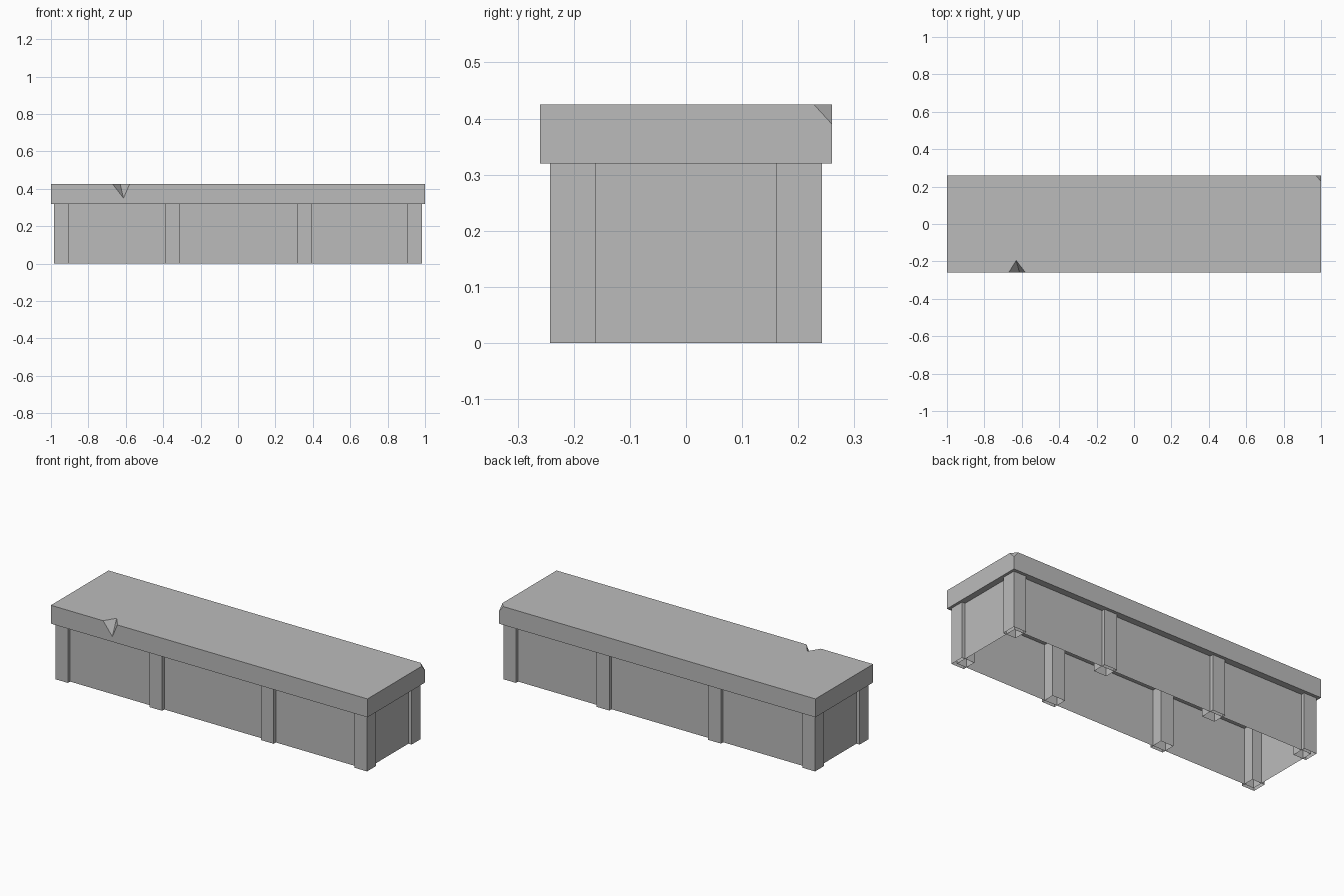
import bpy
import bmesh
from mathutils import Vector

cube = bpy.data.objects.get("Cube")
if cube:
    bpy.data.objects.remove(cube, do_unlink=True)

grey = bpy.data.materials.new("stone_grey")
grey.use_nodes = True
color = (0.5, 0.5, 0.5, 1)
grey.diffuse_color = color
grey.node_tree.nodes["Principled BSDF"].inputs["Base Color"].default_value = color


def finish(name, bm):
    mesh = bpy.data.meshes.new(name)
    bm.to_mesh(mesh)
    bm.free()
    mesh.materials.append(grey)
    obj = bpy.data.objects.new(name, mesh)
    bpy.context.collection.objects.link(obj)
    return obj


def box(low, high, drop=()):
    """Box between two corners; drop lists z directions of faces left open."""
    bm = bmesh.new()
    bmesh.ops.create_cube(bm, size=1)
    low, high = Vector(low), Vector(high)
    for v in bm.verts:
        v.co = (low + high) / 2 + v.co * (high - low)
    bm.normal_update()
    open_faces = [f for f in bm.faces if round(f.normal.z) in drop]
    bmesh.ops.delete(bm, geom=open_faces, context="FACES")
    return bm


TOP, UNDER = 0.425, 0.32
HALF_DEPTH = 0.26

# Slab with one broken back corner
bm = box((-1, -HALF_DEPTH, UNDER), (1, HALF_DEPTH, TOP))
p, q, r = (Vector(c) for c in ((0.972, HALF_DEPTH, TOP), (1, 0.228, TOP), (1, HALF_DEPTH, 0.39)))
normal = (q - p).cross(r - p)
if normal.x < 0:
    normal.negate()
bmesh.ops.bisect_plane(bm, geom=bm.verts[:] + bm.edges[:] + bm.faces[:],
                       plane_co=p, plane_no=normal, clear_outer=True)
bmesh.ops.holes_fill(bm, edges=[e for e in bm.edges if e.is_boundary])
bmesh.ops.recalc_face_normals(bm, faces=bm.faces[:])
slab = finish("top_slab", bm)

# Wedge notch in the front edge of the slab
left = Vector((-0.67, -HALF_DEPTH, TOP))
right = Vector((-0.58, -HALF_DEPTH, TOP))
inner = Vector((-0.63, -0.195, TOP))
lower = Vector((-0.612, -HALF_DEPTH, 0.35))
bm = bmesh.new()
for co in (2 * inner - lower, 2 * lower - inner,
           3 * left - inner - lower, 3 * right - inner - lower):
    bm.verts.new(co)
bmesh.ops.convex_hull(bm, input=bm.verts[:])
bmesh.ops.recalc_face_normals(bm, faces=bm.faces[:])
cutter = finish("notch_cutter", bm)
cutter.hide_render = True
cutter.hide_viewport = True
cut = slab.modifiers.new("notch", "BOOLEAN")
cut.operation = "DIFFERENCE"
cut.solver = "EXACT"
cut.object = cutter

# Thin wall shell, open at the bottom and closed off by the slab
finish("wall_panels", box((-0.965, -0.222, 0), (0.965, 0.222, UNDER), drop=(-1, 1)))

# Hollow posts along both long sides
for side, y in (("front", -0.201), ("back", 0.201)):
    for i, x in enumerate((-0.945, -0.35, 0.355, 0.945)):
        finish(f"{side}_post_{i + 1}",
               box((x - 0.04, y - 0.041, 0), (x + 0.04, y + 0.041, UNDER), drop=(-1, 1)))
